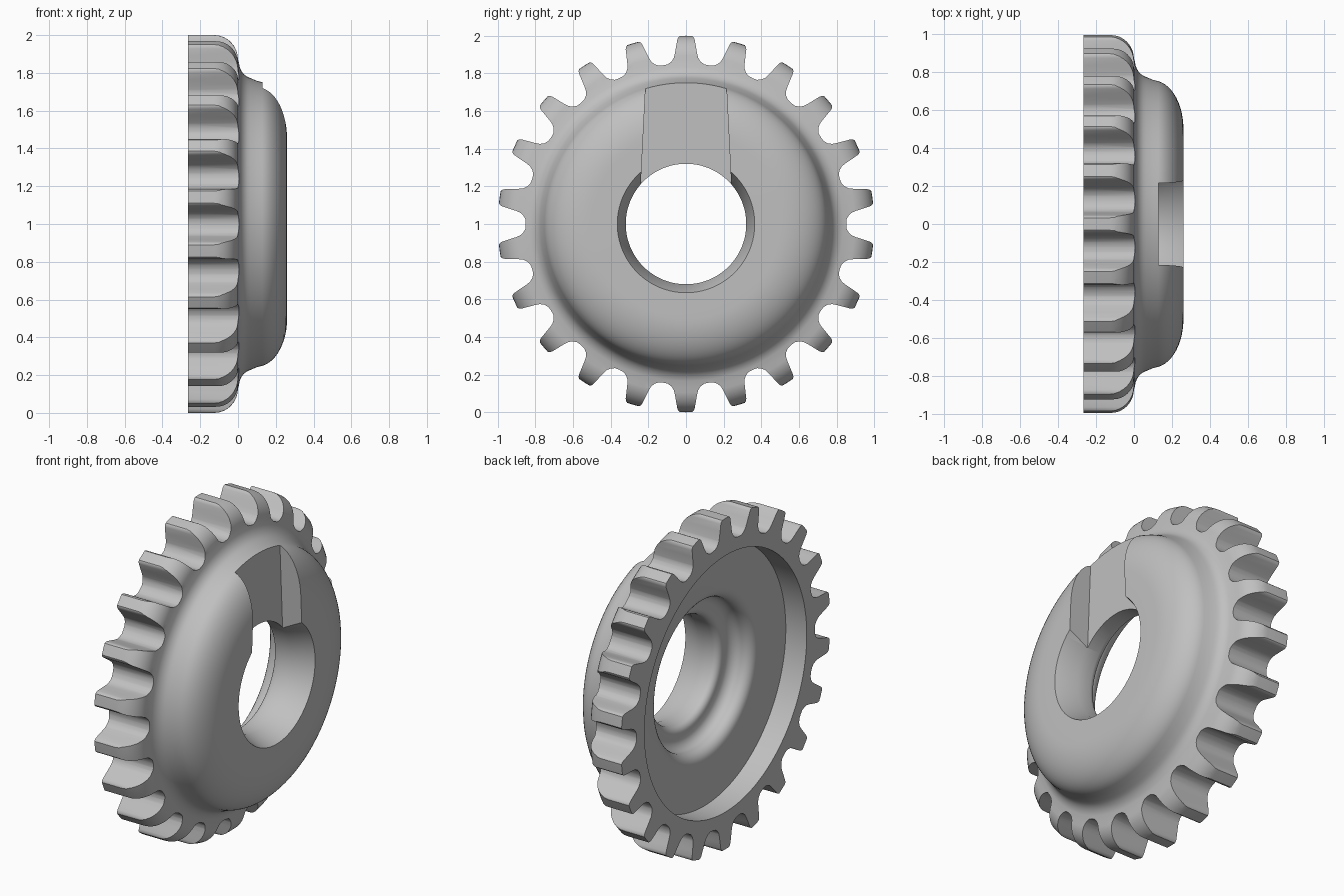
import bpy, bmesh, math

if "Cube" in bpy.data.objects:
    bpy.data.objects.remove(bpy.data.objects["Cube"], do_unlink=True)

TEETH = 22
SEGMENTS = TEETH * 8
CENTRE_Z = 1.0

grey = bpy.data.materials.new("plain grey")
grey.use_nodes = True
grey.diffuse_color = (0.53, 0.53, 0.53, 1)
grey.node_tree.nodes["Principled BSDF"].inputs["Base Color"].default_value = grey.diffuse_color


def arc(cx, cr, rx, rr, start, end, steps=8):
    """Points of an elliptical arc in the (x, radius) plane, in degrees."""
    angles = [math.radians(start + (end - start) * i / steps) for i in range(steps + 1)]
    return [(cx + rx * math.cos(a), cr + rr * math.sin(a)) for a in angles]


def finish(name, bm):
    bmesh.ops.recalc_face_normals(bm, faces=bm.faces)
    mesh = bpy.data.meshes.new(name)
    bm.to_mesh(mesh)
    bm.free()
    mesh.materials.append(grey)
    obj = bpy.data.objects.new(name, mesh)
    bpy.context.collection.objects.link(obj)
    return obj


def lathe(name, profile):
    """Spin a closed (x, radius) profile around the x axis."""
    bm = bmesh.new()
    rings = []
    for i in range(SEGMENTS):
        a = math.tau * i / SEGMENTS
        rings.append([bm.verts.new((x, r * math.sin(a), CENTRE_Z + r * math.cos(a)))
                      for x, r in profile])
    n = len(profile)
    for i, ring in enumerate(rings):
        nxt = rings[(i + 1) % SEGMENTS]
        for j in range(n):
            k = (j + 1) % n
            bm.faces.new((ring[j], ring[k], nxt[k], nxt[j]))
    return finish(name, bm)


def prism(name, outline, x0, x1):
    """Extrude a (y, z) outline along x."""
    bm = bmesh.new()
    ends = [[bm.verts.new((x, y, CENTRE_Z + z)) for y, z in outline] for x in (x0, x1)]
    for end in ends:
        bm.faces.new(end)
    n = len(outline)
    for j in range(n):
        k = (j + 1) % n
        bm.faces.new((ends[0][j], ends[0][k], ends[1][k], ends[1][j]))
    return finish(name, bm)


def cut(target, tool, operation):
    mod = target.modifiers.new(tool.name, "BOOLEAN")
    mod.operation = operation
    mod.solver = "EXACT"
    mod.object = tool
    bpy.context.view_layer.objects.active = target
    bpy.ops.object.modifier_apply(modifier=mod.name)
    bpy.data.objects.remove(tool, do_unlink=True)


# Domed body with a rounded tooth front, a stepped bore and a hollow back
profile = [(-0.265, 0.775), (-0.265, 1.0)]
profile += arc(-0.125, 0.87, 0.125, 0.13, 90, 0)           # rounded tooth front
profile += arc(0.085, 0.86, 0.08, 0.09, 185, 255, 6)       # fillet to dome
profile += [(0.1, 0.758)]
profile += arc(0.1, 0.5, 0.16, 0.255, 80, 0, 12)           # dome shoulder
profile += [(0.26, 0.365), (0.135, 0.32), (0.045, 0.32)]   # tapered bore
profile += arc(0.045, 0.36, 0.04, 0.04, 270, 180, 6)[1:]   # bore lip
profile += arc(-0.055, 0.38, 0.06, 0.065, 0, 90, 6)[1:]    # hub hollow
profile += arc(-0.065, 0.505, 0.06, 0.06, 270, 180, 6)     # hollow edge
profile += [(-0.125, 0.775)]
gear = lathe("gear_body", profile)

# Tooth outline, mirrored about each tooth's centre
flank = [(0.078, 0.862), (0.065, 0.882), (0.059, 0.905), (0.053, 0.94),
         (0.046, 0.98), (0.041, 0.992), (0.032, 1.0), (0.02, 1.01)]
half = [(0.12, 0.843), (0.097, 0.848)] + flank
tooth = [(-w, r) for w, r in half] + [(w, r) for w, r in reversed(half[1:])]
outline = []
for i in range(TEETH):
    a = math.tau * i / TEETH
    for w, r in tooth:
        outline.append((w * math.cos(a) + r * math.sin(a), r * math.cos(a) - w * math.sin(a)))
teeth_tool = prism("teeth_cutter", outline, -0.5, 0.5)
cut(gear, teeth_tool, "INTERSECT")

# Tapered key slot in the upper face of the dome
slot = [(-0.246, 0.1), (0.246, 0.1), (0.206, 0.9), (-0.206, 0.9)]
cut(gear, prism("slot_cutter", slot, 0.13, 0.4), "DIFFERENCE")

bpy.ops.object.select_all(action="DESELECT")
gear.select_set(True)
bpy.context.view_layer.objects.active = gear
bpy.ops.object.shade_smooth_by_angle(angle=math.radians(32))
